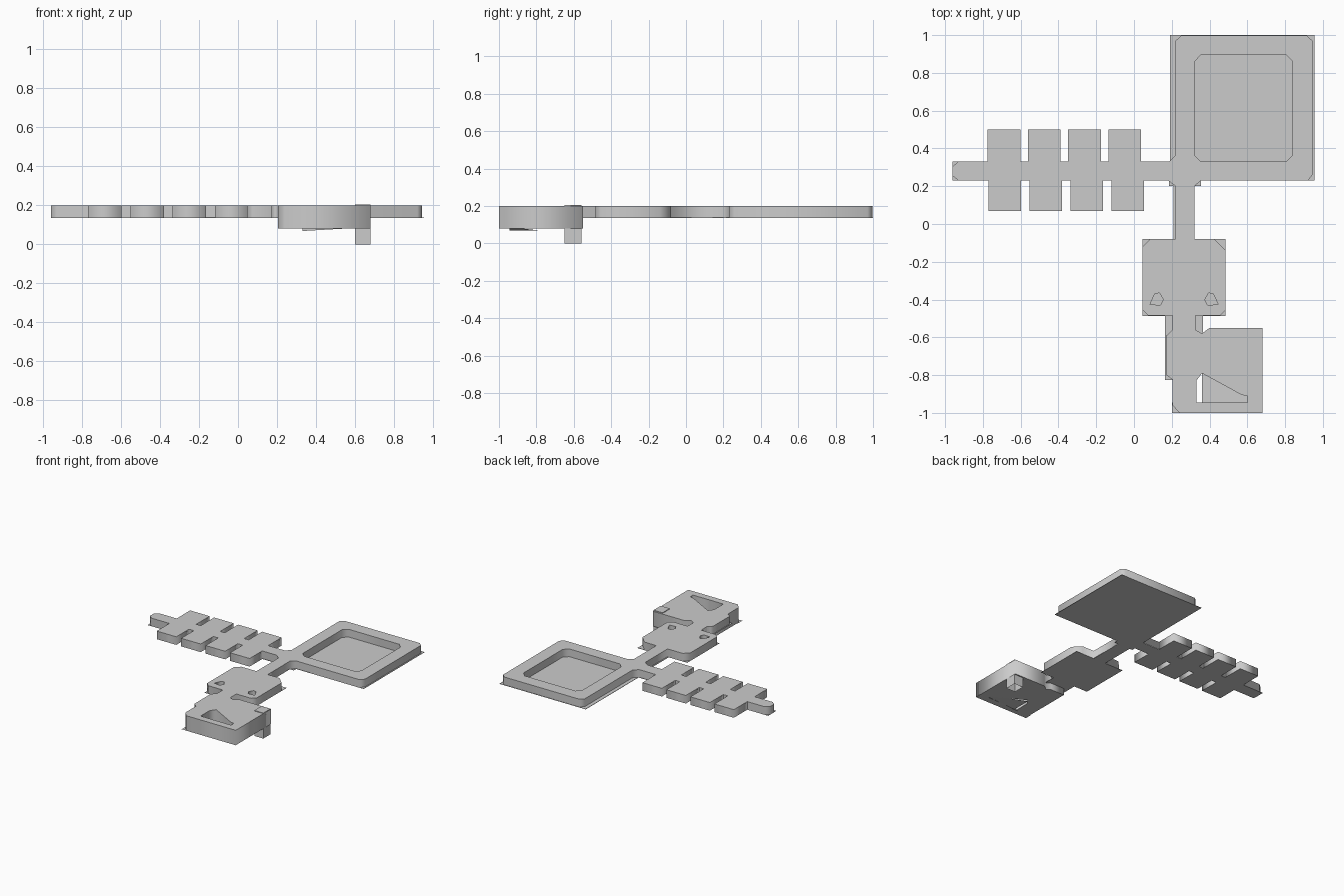
import bpy

if "Cube" in bpy.data.objects:
    bpy.data.objects.remove(bpy.data.objects["Cube"])

FLOOR, TOP = 0.135, 0.20


def slab(name, z0, z1, outlines):
    """Extrude flat outlines (first is the rim, the others are holes)."""
    cu = bpy.data.curves.new(name, 'CURVE')
    cu.dimensions = '2D'
    cu.fill_mode = 'BOTH'
    cu.extrude = (z1 - z0) / 2
    for pts in outlines:
        sp = cu.splines.new('POLY')
        sp.points.add(len(pts) - 1)
        for p, (x, y) in zip(sp.points, pts):
            p.co = (x, y, 0, 1)
        sp.use_cyclic_u = True
    ob = bpy.data.objects.new(name, cu)
    ob.location.z = (z0 + z1) / 2
    bpy.context.collection.objects.link(ob)
    bpy.ops.object.select_all(action='DESELECT')
    ob.select_set(True)
    bpy.context.view_layer.objects.active = ob
    bpy.ops.object.convert(target='MESH')
    return bpy.context.object


def rect(x0, x1, y0, y1, c=0.0):
    """Rectangle, optionally with chamfered corners."""
    if c == 0:
        return [(x0, y0), (x1, y0), (x1, y1), (x0, y1)]
    return [(x0 + c, y0), (x1 - c, y0), (x1, y0 + c), (x1, y1 - c),
            (x1 - c, y1), (x0 + c, y1), (x0, y1 - c), (x0, y0 + c)]


def faces(name, verts, polys):
    me = bpy.data.meshes.new(name)
    me.from_pydata(verts, [], polys)
    ob = bpy.data.objects.new(name, me)
    bpy.context.collection.objects.link(ob)
    return ob


def vent(x, y, s):
    """Small D-shaped opening, mirrored by s."""
    return [(x + s * a, y + b) for a, b in
            ((-.035, -.025), (.02, -.03), (.035, 0), (.015, .035), (-.01, .03))]


# Main raised body: corridor, large basin room, middle room and neck
body = [(-.96, .255), (-.93, .23), (.18, .23), (.22, .20), (.22, -.08),
        (.085, -.08), (.045, -.12), (.045, -.455), (.075, -.485), (.205, -.485),
        (.205, -.56), (.325, -.56), (.325, -.485), (.455, -.485), (.485, -.455),
        (.485, -.14), (.425, -.08), (.32, -.08), (.32, .20), (.355, .23),
        (.92, .23), (.945, .26), (.945, .97), (.915, .997), (.25, .997),
        (.22, .97), (.22, .365), (.185, .33), (-.93, .33), (-.96, .305)]
slab("corridor_and_rooms", FLOOR + .003, TOP,
     [body, rect(.32, .84, .33, .895, .035), vent(.12, -.40, 1), vent(.41, -.40, -1)])

# Thin floor plates reaching past the chamfered walls
slab("basin_room_floor", FLOOR, FLOOR + .003, [rect(.19, .955, .23, 1)])
slab("corridor_floor", FLOOR, FLOOR + .003, [rect(-.96, .19, .23, .33)])
slab("passage_floor", FLOOR, FLOOR + .003, [rect(.21, .32, -.08, .23)])
slab("junction_floor", FLOOR, FLOOR + .003, [rect(.185, .355, .20, .23)])
slab("middle_room_floor", FLOOR, FLOOR + .003, [rect(.045, .485, -.487, -.08)])
slab("neck_floor", FLOOR, FLOOR + .003, [rect(.165, .365, -.58, -.487)])
slab("side_ledge_floor", FLOOR, FLOOR + .003, [rect(.165, .205, -.825, -.58)])

# Two rows of four cells along the corridor
for i in range(4):
    x = -.775 + .213 * i
    slab("back_cell", FLOOR, TOP, [rect(x, x + .173, .33, .50)])
    x = -.77 + .217 * i
    slab("front_cell", FLOOR, TOP, [rect(x, x + .173, .07, .23)])

# Front room with stair opening
stair = [(.33, -.945), (.60, -.945), (.60, -.91), (.57, -.905), (.36, -.79), (.33, -.83)]
slab("front_room", .08, TOP,
     [[(.205, -.56), (.325, -.56), (.36, -.58), (.40, -.55), (.68, -.55), (.68, -1),
       (.24, -1), (.205, -.96)], stair])
slab("side_ledge", FLOOR + .003, TOP,
     [[(.205, -.56), (.172, -.59), (.172, -.80), (.205, -.825)]])
faces("corner_plate", [(.20, -1, .08), (.24, -1, .08), (.205, -.945, .08), (.20, -.945, .08)],
      [(0, 1, 2, 3)])

# Gently sloping stair floor, leaving a narrow slot open at its left end
faces("stair_ramp", [(.36, -.945, .070), (.60, -.945, .084), (.60, -.91, .084), (.36, -.79, .070)],
      [(0, 1, 2, 3)])
faces("ramp_skirt", [(.33, -.945, .068), (.54, -.945, .08), (.33, -.945, .08)], [(0, 1, 2)])

# Hanging shaft, open at the bottom
q = rect(.60, .68, -.65, -.56)
faces("hanging_shaft", [(x, y, z) for z in (0, .205) for x, y in q],
      [(i, (i + 1) % 4, 4 + (i + 1) % 4, 4 + i) for i in range(4)] + [(4, 5, 6, 7)])
